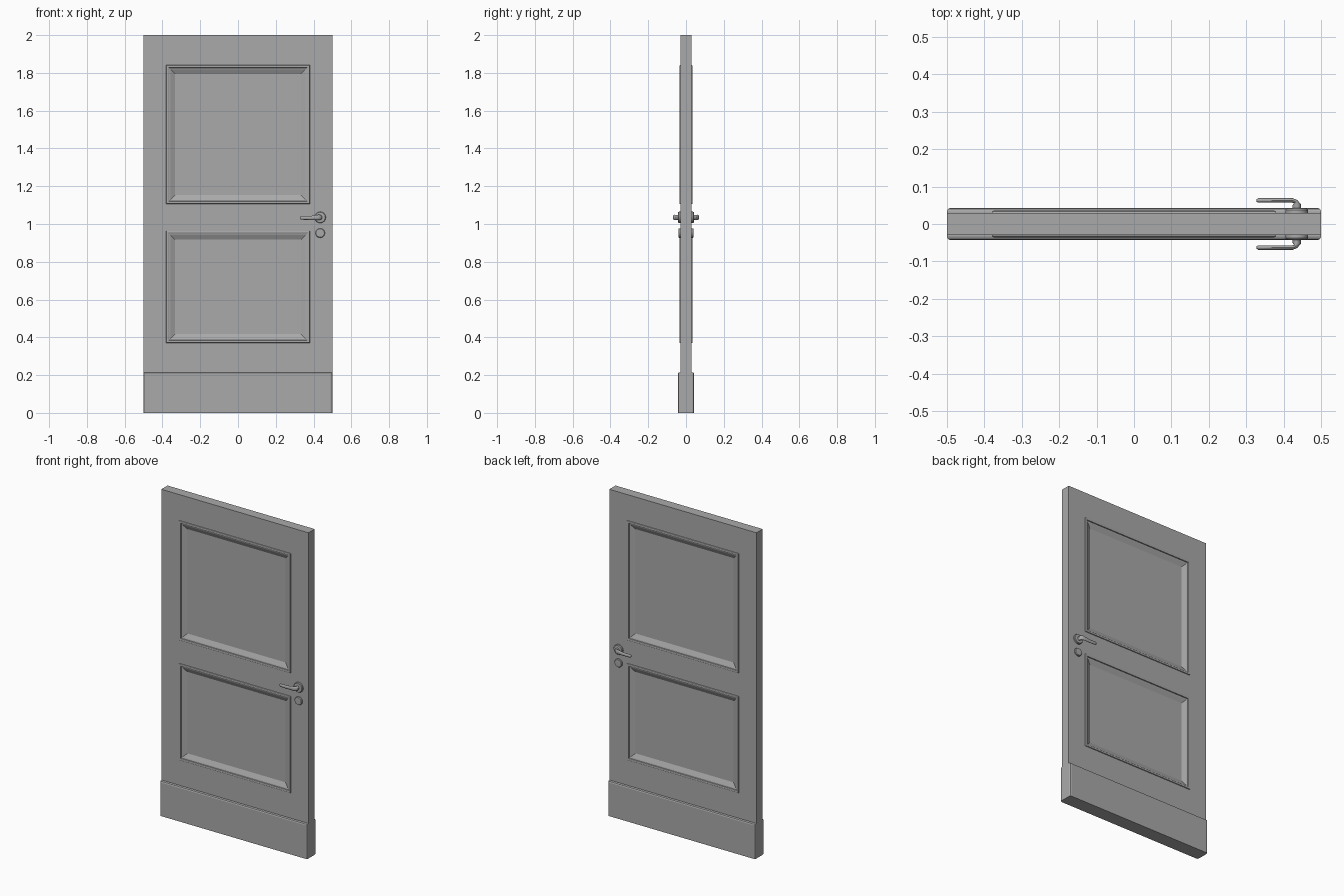
import bpy, bmesh, math
from mathutils import Matrix, Vector

cube = bpy.data.objects.get("Cube")
if cube:
    bpy.data.objects.remove(cube, do_unlink=True)

grey = bpy.data.materials.new("door_grey")
grey.use_nodes = True
grey.diffuse_color = (0.4, 0.4, 0.4, 1)
grey.node_tree.nodes["Principled BSDF"].inputs["Base Color"].default_value = (0.4, 0.4, 0.4, 1)

HALF = 0.03                                    # half thickness of the leaf
XS = [-0.5, -0.38, 0.38, 0.5]                  # stile lines
ZS = [0.0, 0.37, 0.964, 1.106, 1.841, 2.0]     # rail lines
# Moulding section: inset from the opening edge, distance from mid-plane
MOULDING = [(0, 0.03), (0.0015, 0.034), (0.004, 0.0355), (0.010, 0.0355),
            (0.0135, 0.034), (0.015, 0.029), (0.022, 0.027), (0.047, 0.014)]


def finish(name, bm, smooth=False):
    bmesh.ops.remove_doubles(bm, verts=bm.verts, dist=1e-5)
    bmesh.ops.recalc_face_normals(bm, faces=bm.faces)
    mesh = bpy.data.meshes.new(name)
    bm.to_mesh(mesh)
    bm.free()
    obj = bpy.data.objects.new(name, mesh)
    bpy.context.collection.objects.link(obj)
    mesh.materials.append(grey)
    if smooth:
        bpy.ops.object.select_all(action="DESELECT")
        obj.select_set(True)
        bpy.context.view_layer.objects.active = obj
        bpy.ops.object.shade_smooth_by_angle(angle=math.radians(35))
    return obj


def quad(bm, pts):
    bm.faces.new([bm.verts.new(p) for p in pts])


def rectangle(x0, x1, z0, z1, inset, y):
    return [(x0 + inset, y, z0 + inset), (x1 - inset, y, z0 + inset),
            (x1 - inset, y, z1 - inset), (x0 + inset, y, z1 - inset)]


# Door leaf: stiles and rails, with moulded sunk panels on both faces
bm = bmesh.new()
for side in (-1, 1):
    for i in range(3):
        for j in range(5):
            cell = (XS[i], XS[i + 1], ZS[j], ZS[j + 1])
            if i == 1 and j in (1, 3):
                rings = [rectangle(*cell, d, side * y) for d, y in MOULDING]
                for a, b in zip(rings, rings[1:]):
                    for k in range(4):
                        n = (k + 1) % 4
                        quad(bm, [a[k], a[n], b[n], b[k]])
                quad(bm, rings[-1])
            else:
                quad(bm, rectangle(*cell, 0, side * HALF))
for z0, z1 in zip(ZS, ZS[1:]):
    for x in (-0.5, 0.5):
        quad(bm, [(x, -HALF, z0), (x, HALF, z0), (x, HALF, z1), (x, -HALF, z1)])
for x0, x1 in zip(XS, XS[1:]):
    for z in (0, 2):
        quad(bm, [(x0, -HALF, z), (x1, -HALF, z), (x1, HALF, z), (x0, HALF, z)])
finish("door_leaf", bm)

# Kick boards: rounded at the ends, chamfered along the top
for side, name in ((-1, "front_kick_board"), (1, "back_kick_board")):
    bm = bmesh.new()
    bmesh.ops.create_cube(bm, size=1, matrix=Matrix.Translation((0, side * 0.0355, 0.1075))
                          @ Matrix.Diagonal((1.0, 0.015, 0.215, 1)))
    outer = [e for e in bm.edges
             if all(v.co.y * side > 0.04 for v in e.verts)
             and sum(v.co.z for v in e.verts) > 0.1]
    bmesh.ops.bevel(bm, geom=outer, offset=0.009, segments=2, profile=0.5, affect="EDGES")
    finish(name, bm)


def turned(name, x, z, side, section, steps=32):
    """Revolve (radius, distance) pairs about an axis along y."""
    bm = bmesh.new()
    verts = [bm.verts.new((x + r, side * y, z)) for r, y in section]
    edges = [bm.edges.new(pair) for pair in zip(verts, verts[1:])]
    bmesh.ops.spin(bm, geom=verts + edges, cent=(x, 0, z), axis=(0, 1, 0),
                   angle=math.tau, steps=steps)
    return finish(name, bm, True)


def lever(name, side):
    """Sweep an oval along the neck, round the elbow and down the grip."""
    path = [(0.435, 0.03), (0.435, 0.052), (0.432, 0.060), (0.424, 0.063),
            (0.405, 0.063), (0.38, 0.063), (0.35, 0.063), (0.332, 0.063), (0.327, 0.063)]
    heights = [0.013, 0.013, 0.014, 0.014, 0.012, 0.010, 0.010, 0.009, 0.005]
    drops = [0, 0, 0, 0, 0.001, 0.003, 0.003, 0.002, 0.002]
    bm = bmesh.new()
    rings = []
    for i, (x, y) in enumerate(path):
        a, b = path[max(i - 1, 0)], path[min(i + 1, len(path) - 1)]
        t = Vector((b[0] - a[0], b[1] - a[1])).normalized()
        width = 0.011 if i < 2 else 0.006 if i < len(path) - 1 else 0.003
        ring = []
        for k in range(16):
            u = math.tau * k / 16
            w = width * math.cos(u)
            ring.append(bm.verts.new((x - t.y * w, side * (y + t.x * w),
                                      1.035 - drops[i] + heights[i] * math.sin(u))))
        rings.append(ring)
    for a, b in zip(rings, rings[1:]):
        for k in range(16):
            n = (k + 1) % 16
            bm.faces.new((a[k], a[n], b[n], b[k]))
    bm.faces.new(rings[0])
    bm.faces.new(rings[-1])
    finish(name, bm, True)


# Handles and lock covers on both faces
for side, label in ((-1, "front"), (1, "back")):
    turned(label + "_handle_rose", 0.435, 1.035, side,
           [(0.030, 0.029), (0.030, 0.038), (0.027, 0.042), (0.016, 0.043), (0, 0.043)])
    turned(label + "_lock_cover", 0.435, 0.952, side,
           [(0.025, 0.029), (0.025, 0.036), (0.022, 0.040), (0, 0.041)])
    lever(label + "_handle_lever", side)
